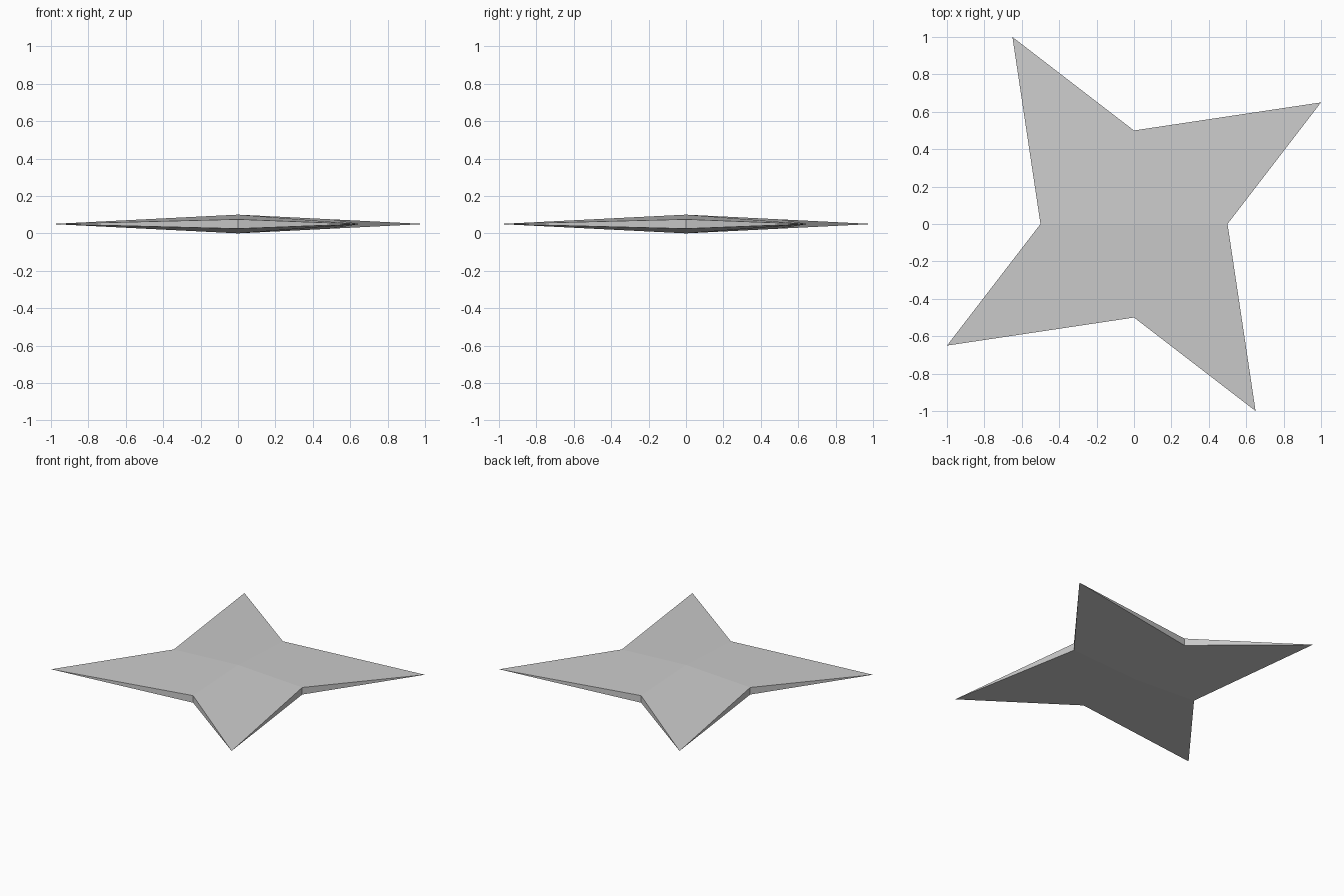
import bpy
import bmesh
from math import pi
from mathutils import Matrix, Vector

cube = bpy.data.objects.get("Cube")
if cube:
    bpy.data.objects.remove(cube, do_unlink=True)

# Steel colour
steel = bpy.data.materials.new("light_grey_steel")
steel.use_nodes = True
GREY = (0.6, 0.6, 0.6, 1.0)
steel.diffuse_color = GREY
steel.node_tree.nodes["Principled BSDF"].inputs["Base Color"].default_value = GREY

MID = 0.05          # height of the points
THICK = 0.05        # half thickness at the hub
NOTCH = 0.025       # half thickness at the notches

bm = bmesh.new()


def turned(point, step):
    return bm.verts.new(Matrix.Rotation(step * pi / 2, 3, 'Z') @ Vector(point))


# Hub centres, swept points and notches of the four blades
hub_top = bm.verts.new((0, 0, MID + THICK))
hub_bottom = bm.verts.new((0, 0, MID - THICK))
tips = [turned((1, 0.65, MID), i) for i in range(4)]
upper = [turned((0.5, 0, MID + NOTCH), i) for i in range(4)]
lower = [turned((0.5, 0, MID - NOTCH), i) for i in range(4)]

# Each blade has a top, a bottom and two tapering side walls
for i in range(4):
    j = (i + 1) % 4
    bm.faces.new((hub_top, upper[i], tips[i], upper[j]))
    bm.faces.new((hub_bottom, lower[j], tips[i], lower[i]))
    bm.faces.new((upper[i], lower[i], tips[i]))
    bm.faces.new((upper[j], tips[i], lower[j]))

bmesh.ops.recalc_face_normals(bm, faces=bm.faces)
mesh = bpy.data.meshes.new("throwing_star")
bm.to_mesh(mesh)
bm.free()
mesh.materials.append(steel)
star = bpy.data.objects.new("throwing_star", mesh)
bpy.context.collection.objects.link(star)
